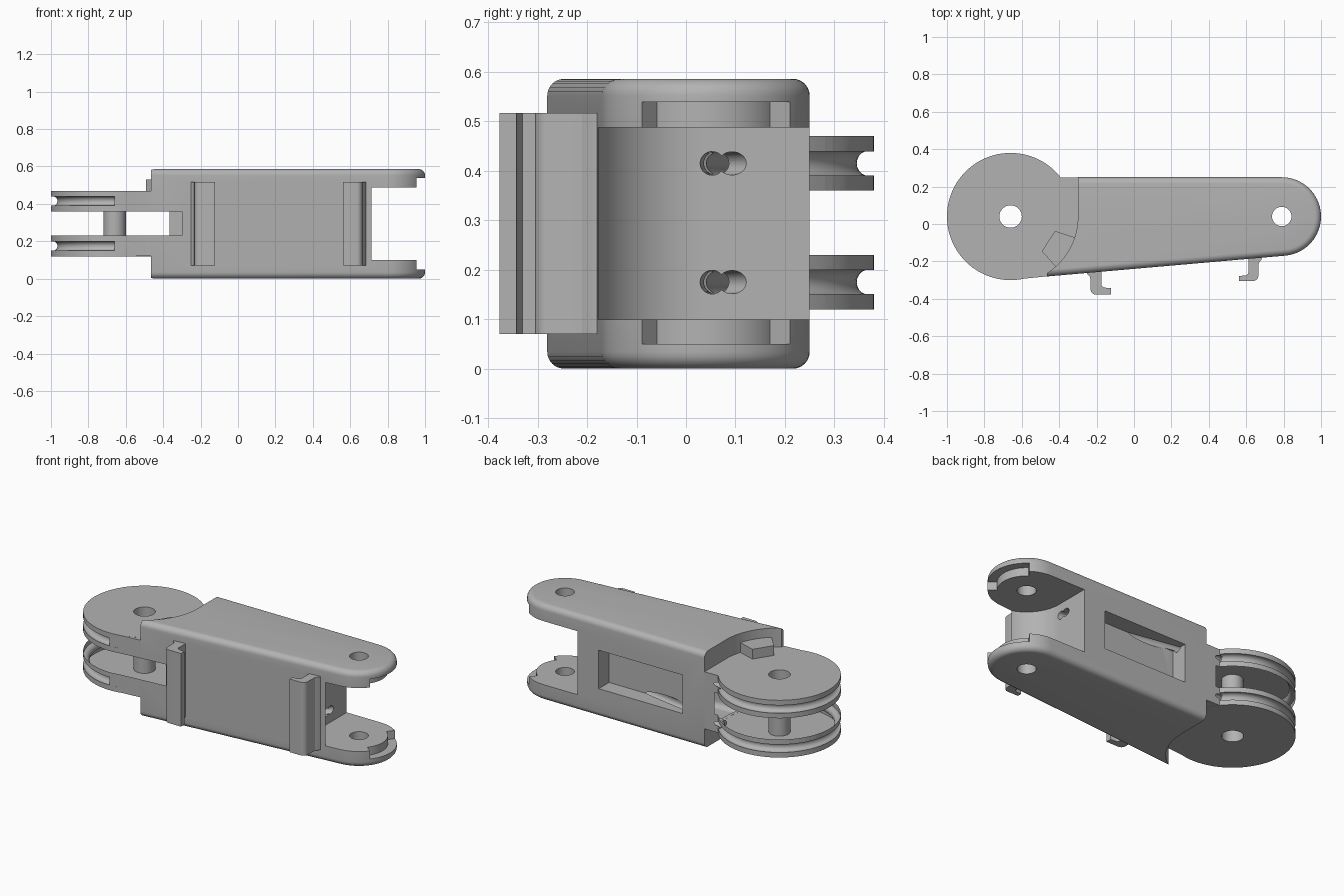
import bpy, bmesh, math
from mathutils import Vector

if "Cube" in bpy.data.objects:
    bpy.data.objects.remove(bpy.data.objects["Cube"], do_unlink=True)

grey = bpy.data.materials.new("plain grey")
grey.use_nodes = True
grey.diffuse_color = (0.45, 0.45, 0.45, 1)
grey.node_tree.nodes["Principled BSDF"].inputs["Base Color"].default_value = grey.diffuse_color

KNUCKLE = (-0.66, 0.04)   # large pivot
FORK = (0.79, 0.04)       # small pivot
HEIGHT = 0.586
FULL = (-0.5, 1.0)


def arc(center, r, a0, a1, n=32):
    angles = [math.radians(a0 + (a1 - a0) * i / n) for i in range(n + 1)]
    return [(center[0] + r * math.cos(a), center[1] + r * math.sin(a)) for a in angles]


def circle(center, r, n=72):
    return arc(center, r, 0, 360, n)[:-1]


def front_y(x):
    # sloping front wall
    return -0.17 + 0.088 * (x - 0.79)


def prism(name, pts, z0, z1, bevel=0):
    bm = bmesh.new()
    base = bm.faces.new([bm.verts.new((x, y, z0)) for x, y in pts])
    top = bmesh.ops.extrude_face_region(bm, geom=[base])["geom"]
    bmesh.ops.translate(bm, verts=[v for v in top if isinstance(v, bmesh.types.BMVert)],
                        vec=(0, 0, z1 - z0))
    bmesh.ops.recalc_face_normals(bm, faces=bm.faces)
    if bevel:
        rims = [e for e in bm.edges if abs(e.verts[0].co.z - e.verts[1].co.z) < 1e-5]
        bmesh.ops.bevel(bm, geom=rims, offset=bevel, segments=6, profile=0.5, affect='EDGES')
    mesh = bpy.data.meshes.new(name)
    bm.to_mesh(mesh)
    bm.free()
    mesh.materials.append(grey)
    ob = bpy.data.objects.new(name, mesh)
    bpy.context.collection.objects.link(ob)
    return ob


def combine(target, other, operation):
    mod = target.modifiers.new("combine", 'BOOLEAN')
    mod.object, mod.operation, mod.solver = other, operation, 'EXACT'
    bpy.context.view_layer.objects.active = target
    bpy.ops.object.modifier_apply(modifier=mod.name)
    bpy.data.objects.remove(other, do_unlink=True)


def cut(target, other):
    combine(target, other, 'DIFFERENCE')


def add(target, other):
    combine(target, other, 'UNION')


def bore(target, start, end, r):
    a, b = Vector(start), Vector(end)
    bpy.ops.mesh.primitive_cylinder_add(vertices=28, radius=r, depth=(b - a).length,
                                        location=(a + b) / 2,
                                        rotation=(b - a).to_track_quat('Z', 'Y').to_euler())
    cut(target, bpy.context.object)


# main body with rounded rims
outline = [(-0.6, front_y(-0.6))] + arc(FORK, 0.21, -85, 90) + [(-0.6, 0.25)]
link = prism("finger_link", outline, 0, HEIGHT, 0.034)

# hollow end that clears the knuckle
cut(link, prism("end_cutter", [(-1.2, -0.6), (-0.465, -0.6)] + arc(KNUCKLE, 0.36, -57, 0)
                + [(-0.3, 0.6), (-1.2, 0.6)], *FULL))

# fork opening and the recesses around its inner bosses
cut(link, prism("fork_cutter", [(0.56, 0.6)] + arc(FORK, 0.23, 180, 253)
                + [(0.723, -0.6), (1.2, -0.6), (1.2, 0.6)], 0.10, 0.488))
cut(link, prism("recess_cutter", arc(FORK, 0.16, -38, 54) + arc(FORK, 0.3, 54, -38), 0.05, 0.539))

# knuckle drum with two cord grooves
drum = prism("knuckle_drum", circle(KNUCKLE, 0.34, 96), 0.12, 0.47)
GROOVES = (0.175, 0.415)
for z in GROOVES:
    bpy.ops.mesh.primitive_torus_add(location=(*KNUCKLE, z), major_radius=0.331, minor_radius=0.026,
                                     major_segments=96, minor_segments=20)
    cut(drum, bpy.context.object)

# neck joining drum and body
add(drum, prism("neck", [(-0.66, -0.299), (-0.4, front_y(-0.4) + 0.001), (-0.25, -0.2),
                         (-0.25, 0.249), (-0.4, 0.249)], 0.1205, 0.4695))
add(link, drum)

# rotation stops above and below the drum
add(link, prism("stop", arc(KNUCKLE, 0.25, -48, -18, 1) + arc(KNUCKLE, 0.4, -18, -48, 6),
                0.06, 0.53))

# middle slot splitting the drum into two discs
cut(link, prism("slot_cutter", [(-1.2, -0.6), (-0.3, -0.6)] + arc(KNUCKLE, 0.36, 0, 90)
                + [(-1.2, 0.4)], 0.23, 0.36))

# pivot holes
cut(link, prism("knuckle_hole", circle(KNUCKLE, 0.06, 48), *FULL))
cut(link, prism("fork_hole", circle(FORK, 0.052, 48), *FULL))

# rear pocket
cut(link, prism("pocket_cutter", [(-0.15, 0.15), (0.415, 0.15), (0.415, 0.4), (-0.15, 0.4)],
                0.175, 0.41))

# cord channels with slanted mouths
for z in GROOVES:
    bore(link, (0.64, 0.038, z), (-0.42, 0.235, z), 0.024)
    bore(link, (0.62, 0.135, z), (0.49, 0.045, z), 0.0235)

# front hooks
hook_a = ([(-0.26, -0.24), (-0.25, -0.268), (-0.236, -0.28), (-0.232, -0.3), (-0.232, -0.35)]
          + arc((-0.205, -0.35), 0.027, 190, 270, 6)
          + [(-0.122, -0.377), (-0.122, -0.343), (-0.16, -0.34), (-0.175, -0.33),
             (-0.175, -0.24)])
hook_b = ([(0.612, -0.16), (0.612, -0.262), (0.6, -0.275), (0.562, -0.278), (0.562, -0.305)]
          + arc((0.635, -0.275), 0.03, 270, 350, 6)
          + [(0.667, -0.21), (0.68, -0.192), (0.69, -0.17)])
for name, pts in (("rear_hook", hook_a), ("fork_hook", hook_b)):
    add(link, prism(name, pts, 0.07, 0.517))

# smooth shading with crisp edges
bpy.ops.object.select_all(action='DESELECT')
link.select_set(True)
bpy.context.view_layer.objects.active = link
bpy.ops.object.shade_smooth_by_angle(angle=math.radians(30))
